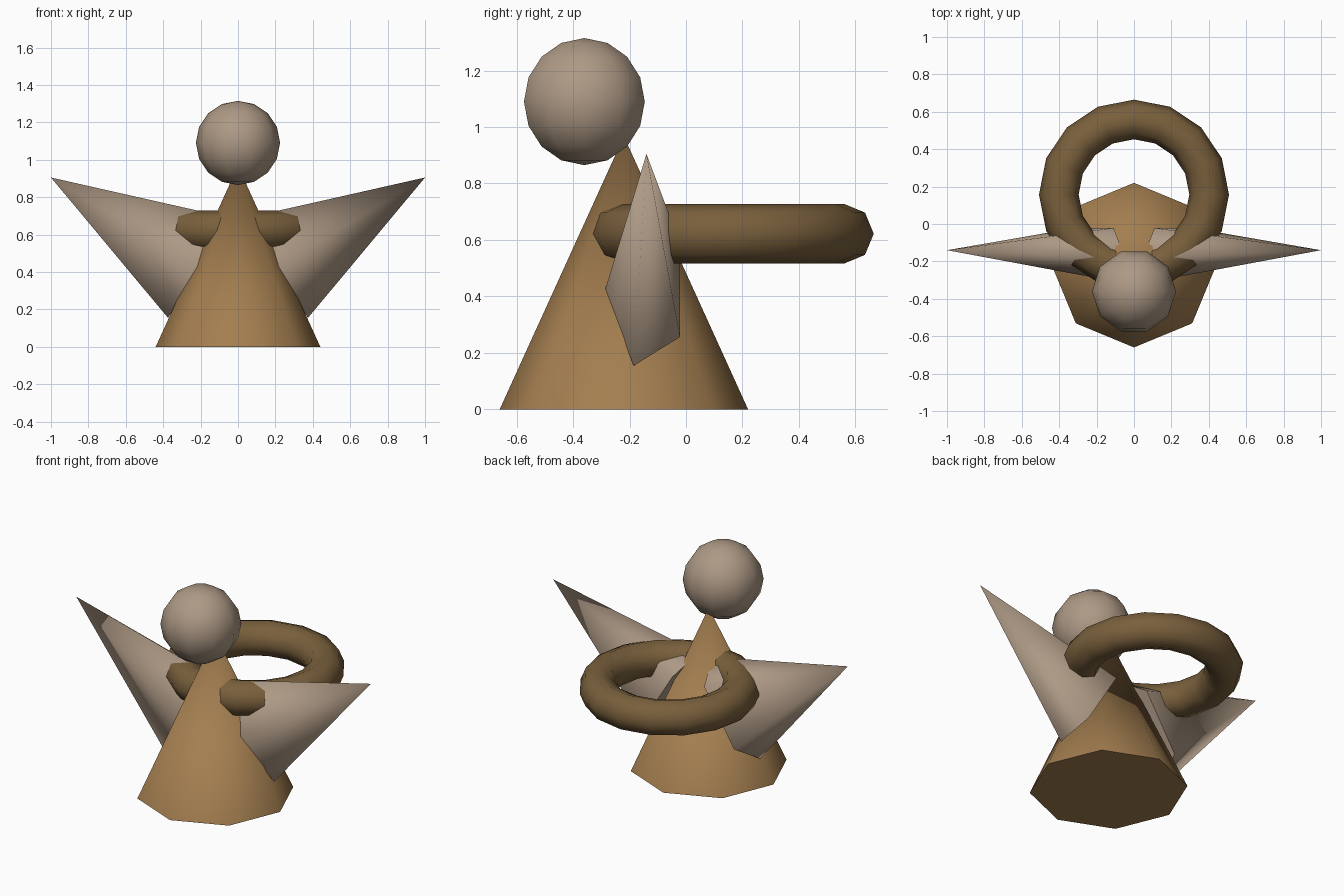
import bpy
import math
from mathutils import Matrix, Vector

if "Cube" in bpy.data.objects:
    bpy.data.objects.remove(bpy.data.objects["Cube"])


def material(name, rgb):
    mat = bpy.data.materials.new(name)
    mat.diffuse_color = (*rgb, 1)
    mat.use_nodes = True
    mat.node_tree.nodes["Principled BSDF"].inputs["Base Color"].default_value = mat.diffuse_color
    return mat


def finish(name, mat):
    obj = bpy.context.object
    obj.name = name
    obj.data.materials.append(mat)
    bpy.ops.object.shade_smooth_by_angle(angle=math.radians(60))
    return obj


robe = material("robe", (0.37, 0.21, 0.08))
pale = material("pale", (0.42, 0.32, 0.235))
dark = material("dark", (0.19, 0.115, 0.045))

# Body: eight-sided cone
bpy.ops.mesh.primitive_cone_add(vertices=8, radius1=0.44, radius2=0, depth=0.967,
                                location=(0, -0.22, 0.4835))
finish("body", robe)

# Head: low-poly ball with a vertex column on the x axis
bpy.ops.mesh.primitive_uv_sphere_add(segments=10, ring_count=8, radius=0.225,
                                     location=(0, -0.36, 1.09),
                                     rotation=(0, 0, math.pi / 2))
finish("head", pale)

# Ring that passes through the body and reaches behind it
bpy.ops.mesh.primitive_torus_add(major_segments=16, minor_segments=8,
                                 major_radius=0.402, minor_radius=0.106,
                                 location=(0, 0.157, 0.622))
finish("ring", dark)

# Wings: five-sided cones flattened front to back
for side, label in ((1, "left"), (-1, "right")):
    base = Vector((side * 0.21, -0.14, 0.422))
    tip = Vector((side * 1.0, -0.14, 0.905))
    axis = (tip - base).normalized()
    front = Vector((0, -1, 0))
    across = axis.cross(front)
    bpy.ops.mesh.primitive_cone_add(vertices=5, radius1=1, radius2=0, depth=1)
    wing = finish(label + "_wing", pale)
    # Turn the base so that one corner points along local +x (the front)
    mesh = wing.data
    corner = min(mesh.vertices, key=lambda v: v.co.z + 0.001 * v.index).co
    turn = Matrix.Rotation(-math.atan2(corner.y, corner.x), 4, 'Z')
    frame = Matrix((front * 0.147, across * 0.33, axis * (tip - base).length)).transposed()
    mesh.transform(Matrix.Translation((base + tip) / 2) @ frame.to_4x4() @ turn)
